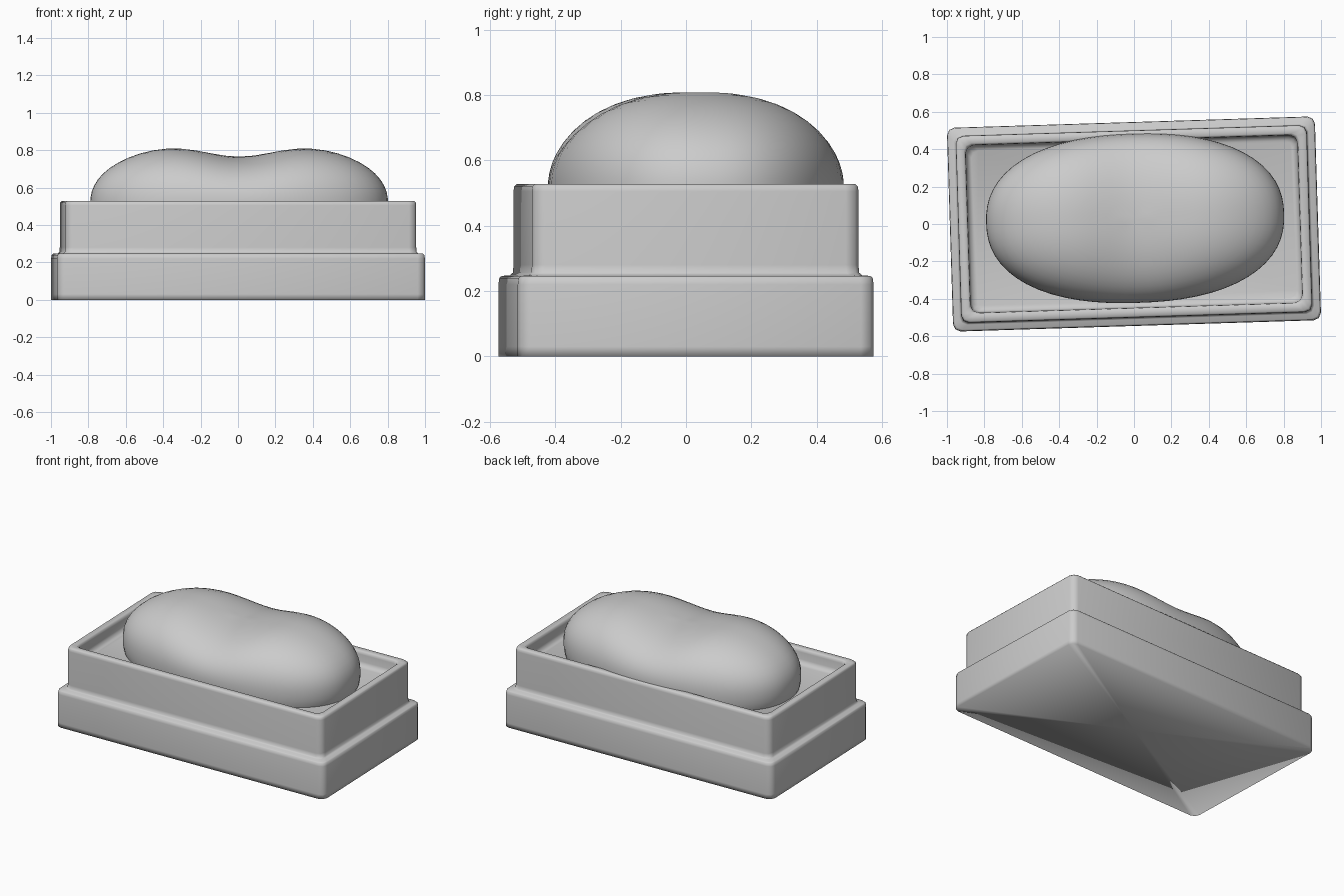
import bpy, bmesh, math
from mathutils import Matrix

old = bpy.data.objects.get("Cube")
if old:
    bpy.data.objects.remove(old, do_unlink=True)

TURN = math.radians(1.8)

grey = bpy.data.materials.new("plain_grey")
grey.use_nodes = True
colour = (0.6, 0.6, 0.6, 1)
grey.diffuse_color = colour
grey.node_tree.nodes["Principled BSDF"].inputs["Base Color"].default_value = colour


def finish(bm, name):
    bm.transform(Matrix.Rotation(TURN, 4, "Z"))
    bmesh.ops.recalc_face_normals(bm, faces=bm.faces)
    for f in bm.faces:
        f.smooth = True
    mesh = bpy.data.meshes.new(name)
    bm.to_mesh(mesh)
    bm.free()
    mesh.materials.append(grey)
    obj = bpy.data.objects.new(name, mesh)
    bpy.context.collection.objects.link(obj)
    return obj


def rounded_ring(bm, inset, z, radius=0.04, segments=2):
    """Rounded rectangle of vertices, inset from the widest outline."""
    w, d = 0.984 - inset, 0.545 - inset
    ring = []
    for i, (sx, sy) in enumerate(((1, 1), (-1, 1), (-1, -1), (1, -1))):
        for k in range(segments + 1):
            a = math.pi / 2 * (i + k / segments)
            ring.append(bm.verts.new((sx * (w - radius) + radius * math.cos(a),
                                      sy * (d - radius) + radius * math.sin(a), z)))
    return ring


# Dish: stepped box with a shallow tray, one profile swept round the outline
profile = [(0, 0), (0, 0.03), (0, 0.22), (0.003, 0.24), (0.01, 0.246),
           (0.035, 0.248), (0.043, 0.256), (0.045, 0.28),
           (0.045, 0.505), (0.047, 0.52), (0.054, 0.527),
           (0.086, 0.527), (0.094, 0.52), (0.097, 0.505),
           (0.099, 0.46), (0.106, 0.44), (0.125, 0.43)]
bm = bmesh.new()
rings = [rounded_ring(bm, inset, z) for inset, z in profile]
for low, high in zip(rings, rings[1:]):
    n = len(low)
    for i in range(n):
        j = (i + 1) % n
        bm.faces.new((low[i], low[j], high[j], high[i]))
bm.faces.new(rings[-1])
base = bm.faces.new(rings[0][::-1])
bmesh.ops.poke(bm, faces=[base])
finish(bm, "soap_dish")

# Soap: squarish ellipsoid with a dip across the middle
bm = bmesh.new()
bmesh.ops.create_uvsphere(bm, u_segments=64, v_segments=32, radius=1)
P = 2.3
for v in bm.verts:
    co = v.co / sum(abs(c) ** P for c in v.co) ** (1 / P)
    dip = 1 - 0.25 * math.exp(-(co.x / 0.36) ** 2)
    v.co = (0.797 * co.x + 0.007, 0.452 * co.y + 0.03, 0.34 * co.z * dip + 0.51)
finish(bm, "soap_bar")
